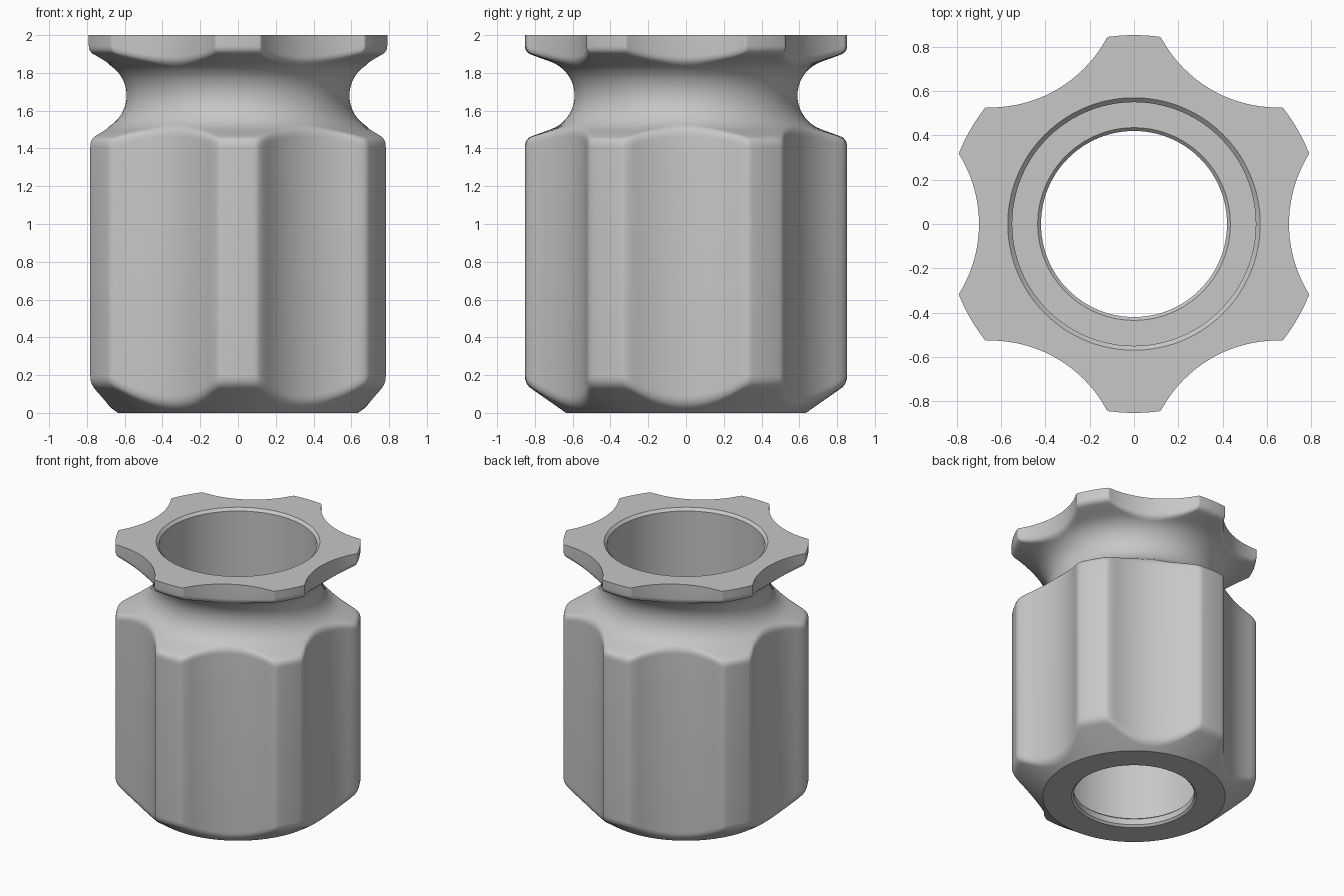
import bpy, bmesh, math

if "Cube" in bpy.data.objects:
    bpy.data.objects.remove(bpy.data.objects["Cube"])

SCALLOP_X, SCALLOP_R = 1.296, 0.596   # flute cutter centre and radius
RIM = 0.853                           # outer radius of the lobes
CORNER = 21.7                         # degrees from flute centre to lobe edge
NECK_Z, NECK_R, GROOVE_R = 1.68, 0.59, 0.19


def flute_radius(phi):
    """Radius of the flute wall at an angle from the flute centre."""
    d = SCALLOP_R ** 2 - (SCALLOP_X * math.sin(phi)) ** 2
    return SCALLOP_X * math.cos(phi) - math.sqrt(d) if d > 0 else 2.0


def smooth_min(a, b, k):
    h = max(k - abs(a - b), 0) / k
    return min(a, b) - h * h * k / 4


def groove(r):
    """Half height of the neck groove at radius r: an arc, then a tangent flare."""
    if r > 0.715:
        return 0.1785 + 0.364 * (r - 0.715)
    c = NECK_R + GROOVE_R
    return math.sqrt(max(GROOVE_R ** 2 - (c - r) ** 2, 0))


def fillet(a, b, c, n=7):
    """Rounded corner from a to c around b."""
    pts = []
    for i in range(n + 1):
        t = i / n
        pts.append(tuple((1 - t) ** 2 * p + 2 * t * (1 - t) * q + t * t * s
                         for p, q, s in zip(a, b, c)))
    return pts


def column(body, flange):
    """Closed section (radius, height) for one direction."""
    def chamfer(r):
        return 0.70 * (r - 0.635)
    d = 0.035
    pts = [(0.635, 0)]
    # bottom chamfer, fluted wall and rounded shoulder
    pts += fillet((body - d, chamfer(body - d)), (body, chamfer(body)),
                  (body, chamfer(body) + 0.045))
    pts += fillet((body, NECK_Z - groove(body) - 0.045),
                  (body, NECK_Z - groove(body)),
                  (body - d, NECK_Z - groove(body - d)))
    # neck groove
    n = 12
    for i in range(n - 1, -n, -1):
        s = i / n
        r0 = (body if i > 0 else flange) - d
        r = NECK_R + (r0 - NECK_R) * s * s
        pts.append((r, NECK_Z - math.copysign(groove(r), s)))
    # flange
    pts += fillet((flange - d, NECK_Z + groove(flange - d)),
                  (flange, NECK_Z + groove(flange)),
                  (flange, NECK_Z + groove(flange) + 0.035))
    pts.append((flange, 2.0))
    # pocket and lipped bore
    pts += [(0.57, 2.0), (0.55, 1.98), (0.55, 0.075), (0.435, 0.075),
            (0.42, 0.06), (0.42, 0.015), (0.435, 0)]
    return pts


# directions: denser around the lobe edges
half = [0, 2.5, 5, 7.5, 10, 12.5, 15, 17, 18.5, 19.5, 20.2, 20.8, 21.3, CORNER,
        22.1, 22.6, 23.2, 24, 25, 26.5, 28, 30]
sector = [-p for p in half[-2:0:-1]] + half

bm = bmesh.new()
rings = []
for k in range(6):
    for deg in sector:
        phi = math.radians(abs(deg))
        ang = math.radians(60 * k + deg)
        f = flute_radius(phi)
        section = column(smooth_min(f, RIM, 0.05), min(f, RIM))
        rings.append([bm.verts.new((r * math.cos(ang), r * math.sin(ang), z))
                      for r, z in section])
for i, a in enumerate(rings):
    b = rings[(i + 1) % len(rings)]
    for j in range(len(a)):
        m = (j + 1) % len(a)
        bm.faces.new((a[j], b[j], b[m], a[m]))
bmesh.ops.recalc_face_normals(bm, faces=bm.faces)

mesh = bpy.data.meshes.new("fluted_knob")
bm.to_mesh(mesh)
bm.free()
knob = bpy.data.objects.new("fluted_knob", mesh)
bpy.context.collection.objects.link(knob)

grey = bpy.data.materials.new("light_grey")
grey.diffuse_color = (0.57, 0.57, 0.57, 1)
grey.use_nodes = True
grey.node_tree.nodes["Principled BSDF"].inputs["Base Color"].default_value = grey.diffuse_color
mesh.materials.append(grey)

bpy.context.view_layer.objects.active = knob
knob.select_set(True)
bpy.ops.object.shade_smooth_by_angle(angle=math.radians(30))
